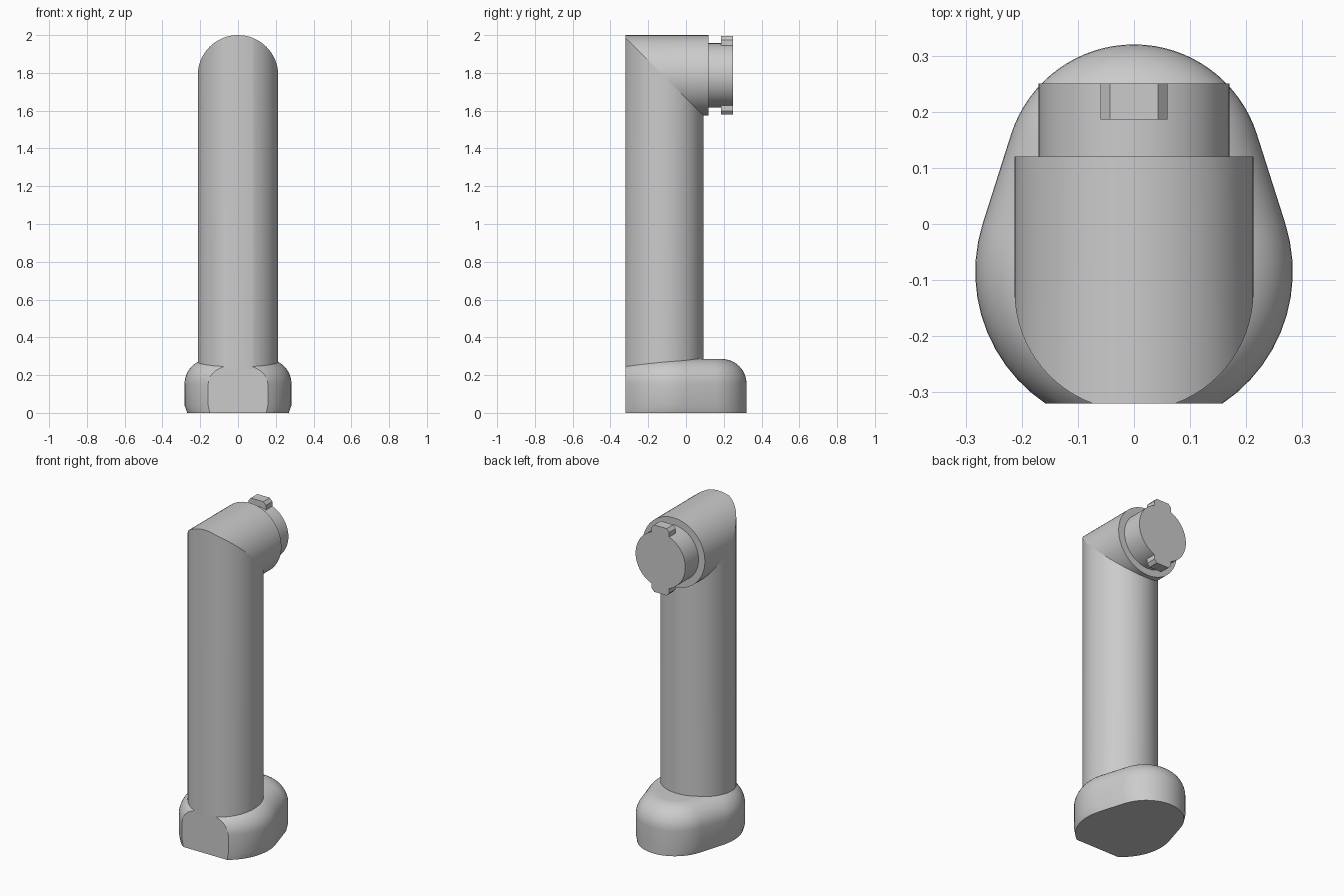
import bpy, bmesh, math
from mathutils import Matrix, Vector

old = bpy.data.objects.get("Cube")
if old:
    bpy.data.objects.remove(old, do_unlink=True)

GREY = (0.6, 0.6, 0.6, 1)
grey = bpy.data.materials.new("plain grey")
grey.use_nodes = True
grey.diffuse_color = GREY
grey.node_tree.nodes["Principled BSDF"].inputs["Base Color"].default_value = GREY

TUBE_R, TUBE_Y, HEAD_Z, FRONT = 0.213, -0.12, 1.787, -0.32
MITRE = Vector((0, TUBE_Y, HEAD_Z))


def finish(name, bm, smooth=True):
    bmesh.ops.recalc_face_normals(bm, faces=bm.faces)
    mesh = bpy.data.meshes.new(name)
    bm.to_mesh(mesh)
    bm.free()
    mesh.materials.append(grey)
    obj = bpy.data.objects.new(name, mesh)
    bpy.context.collection.objects.link(obj)
    if smooth:
        bpy.ops.object.select_all(action="DESELECT")
        obj.select_set(True)
        bpy.context.view_layer.objects.active = obj
        bpy.ops.object.shade_smooth_by_angle(angle=math.radians(30))
    return obj


def loft(loops):
    """Closed solid through rings of equal point count."""
    bm = bmesh.new()
    rings = [[bm.verts.new(p) for p in loop] for loop in loops]
    n = len(rings[0])
    for a, b in zip(rings, rings[1:]):
        for i in range(n):
            j = (i + 1) % n
            bm.faces.new((a[i], a[j], b[j], b[i]))
    bm.faces.new(rings[0][::-1])
    bm.faces.new(rings[-1])
    return bm


def cut(bm, point, normal):
    """Remove the side the normal points to and close the opening."""
    geom = bm.verts[:] + bm.edges[:] + bm.faces[:]
    res = bmesh.ops.bisect_plane(bm, geom=geom, plane_co=point, plane_no=normal,
                                 clear_outer=True, dist=1e-5)
    edges = [e for e in res["geom_cut"]
             if isinstance(e, bmesh.types.BMEdge) and e.is_boundary]
    bmesh.ops.contextual_create(bm, geom=edges)


def cylinder(radius, start, end, lying=False):
    """Upright at the tube axis, or lying along y at the head axis."""
    def ring(t):
        pts = []
        for i in range(72):
            a = math.tau * i / 72
            u, v = radius * math.cos(a), radius * math.sin(a)
            pts.append((u, t, HEAD_Z + v) if lying else (u, TUBE_Y + v, t))
        return pts
    return loft([ring(start), ring(end)])


# upright tube with flat front, mitred at the top
bm = cylinder(TUBE_R, 0.23, 2.1)
cut(bm, (0, FRONT, 0), (0, -1, 0))
cut(bm, MITRE, (0, 1, 1))
finish("upright_tube", bm)

# lying elbow tube, mitred to match
bm = cylinder(TUBE_R, -0.5, 0.12, lying=True)
cut(bm, (0, FRONT, 0), (0, -1, 0))
cut(bm, MITRE, (0, -1, -1))
finish("elbow_tube", bm)

# connector plug
finish("connector_plug", cylinder(0.17, 0.1, 0.25, lying=True))

# locking tabs with chamfered corners, above and below the plug
for name, side in (("upper_tab", 1), ("lower_tab", -1)):
    profile = [(-0.06, 0.13), (0.06, 0.13), (0.06, 0.188),
               (0.043, 0.207), (-0.043, 0.207), (-0.06, 0.188)]
    bm = loft([[(x, y, HEAD_Z + side * h) for x, h in profile]
               for y in (0.186, 0.25)])
    finish(name, bm, smooth=False)


# foot: egg-shaped outline around two circles, rounded over the top
def egg(inset, z, x_scale=1.0):
    tilt = math.asin(0.305)
    pts = []
    for cy, r, a0, a1 in ((0.09, 0.23, tilt, math.pi - tilt),
                          (-0.085, 0.283, math.pi - tilt, math.tau + tilt)):
        for i in range(33):
            a = a0 + (a1 - a0) * i / 32
            pts.append(((r - inset) * math.cos(a) * x_scale,
                        cy + (r - inset) * math.sin(a), z))
    return pts


ROUND, TOP = 0.13, 0.285
loops = [egg(0, 0, 0.95), egg(0, 0.04)]
for i in range(13):
    a = math.pi / 2 * i / 12
    loops.append(egg(ROUND * (1 - math.cos(a)), TOP - ROUND + ROUND * math.sin(a)))
bm = loft(loops)
cut(bm, (0, FRONT, 0), (0, -1, 0))
finish("foot", bm)
